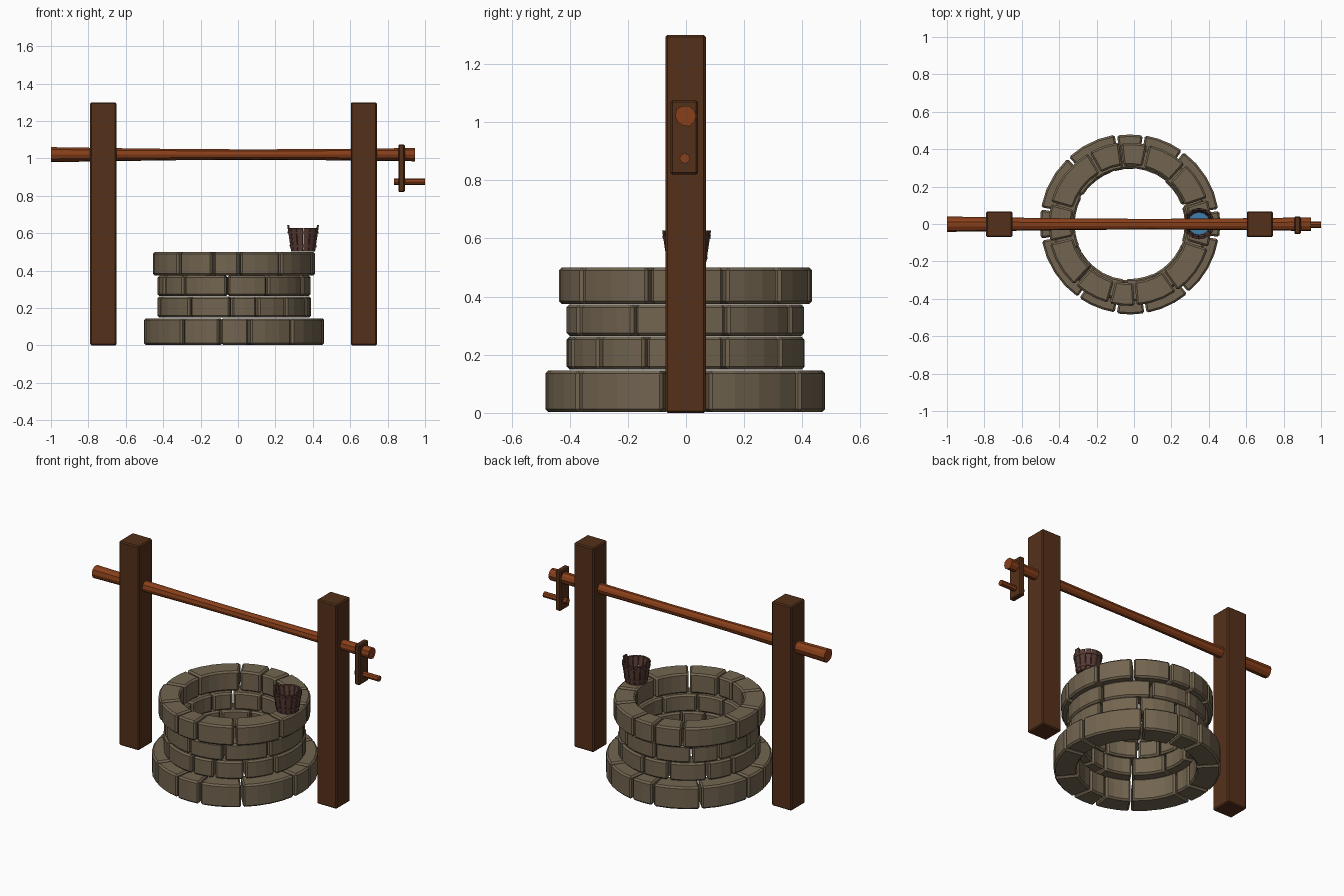
import bpy, bmesh, random
from math import sin, cos, tau, radians, ceil
from mathutils import Matrix

if "Cube" in bpy.data.objects:
    bpy.data.objects.remove(bpy.data.objects["Cube"])

random.seed(4)


def material(name, rgb):
    m = bpy.data.materials.new(name)
    m.diffuse_color = (*rgb, 1)
    m.use_nodes = True
    m.node_tree.nodes["Principled BSDF"].inputs["Base Color"].default_value = m.diffuse_color
    return m


STONE = material("stone", (0.17, 0.13, 0.08))
DARK = material("dark_wood", (0.09, 0.03, 0.01))
RED = material("red_wood", (0.25, 0.05, 0.01))
PAIL = material("bucket_wood", (0.10, 0.045, 0.035))
WATER = material("water", (0.05, 0.2, 0.4))


def finish(name, bm, mat, bevel=0):
    bmesh.ops.recalc_face_normals(bm, faces=bm.faces)
    me = bpy.data.meshes.new(name)
    bm.to_mesh(me)
    bm.free()
    ob = bpy.data.objects.new(name, me)
    bpy.context.collection.objects.link(ob)
    me.materials.append(mat)
    if bevel:
        b = ob.modifiers.new("bevel", 'BEVEL')
        b.width, b.segments = bevel, 1
        b.limit_method, b.angle_limit = 'ANGLE', radians(40)
    return ob


def loft(bm, loops, closed=False):
    """Skin equal-length point loops, capping the ends unless closed."""
    rows = [[bm.verts.new(p) for p in loop] for loop in loops]
    n = len(rows[0])
    pairs = list(zip(rows, rows[1:])) + ([(rows[-1], rows[0])] if closed else [])
    for a, b in pairs:
        for i in range(n):
            j = (i + 1) % n
            bm.faces.new((a[i], a[j], b[j], b[i]))
    if not closed:
        bm.faces.new(rows[0])
        bm.faces.new(rows[-1])


def arc_block(bm, centre, section, a0, a1, step=15):
    """Sweep a (radius, z) section between two angles in degrees."""
    n = max(1, ceil((a1 - a0) / step))
    full = a1 - a0 >= 360
    loops = []
    for i in range(n if full else n + 1):
        a = radians(a0 + (a1 - a0) * i / n)
        loops.append([(centre[0] + r * cos(a), centre[1] + r * sin(a), z) for r, z in section])
    loft(bm, loops, full)


def box(name, x, y, z, mat, bevel):
    bm = bmesh.new()
    loft(bm, [[(x[0], y[0], h), (x[1], y[0], h), (x[1], y[1], h), (x[0], y[1], h)] for h in z])
    return finish(name, bm, mat, bevel)


def rod(name, stations, y, z, sides, mat, jitter=0.0):
    """Round bar along x with (x, radius) stations."""
    bm = bmesh.new()
    wob = [1 + random.uniform(-jitter, jitter) for _ in range(sides)]
    loft(bm, [[(x, y + r * w * cos(tau * i / sides), z + r * w * sin(tau * i / sides))
               for i, w in enumerate(wob)] for x, r in stations])
    return finish(name, bm, mat)


# Stone courses: name, inner radius, outer radius, z range, joint angles
WELL = (-0.022, 0)
courses = [
    ("base_stones", 0.345, 0.484, 0.003, 0.145,
     (9, 54, 81, 99, 133, 170, 190, 235, 261, 280, 310, 351)),
    ("lower_stones", 0.298, 0.412, 0.149, 0.262,
     (19, 52, 84, 108, 140, 163, 198, 235, 268, 288, 313, 340)),
    ("upper_stones", 0.298, 0.412, 0.265, 0.373,
     (20, 62, 96, 127, 150, 182, 205, 229, 265, 296, 334)),
    ("rim_stones", 0.312, 0.44, 0.375, 0.5,
     (18, 47, 77, 97, 120, 165, 193, 228, 255, 274, 305, 343)),
]
for name, ri, ro, z0, z1, joints in courses:
    bm = bmesh.new()
    gap = 0.006 / ro * 57.3
    for a, b in zip(joints, joints[1:] + (joints[0] + 360,)):
        o = ro + random.uniform(-0.006, 0.001)
        i = ri + random.uniform(-0.005, 0.005)
        arc_block(bm, WELL, [(i, z0), (o, z0), (o, z1), (i, z1)], a + gap, b - gap, 12)
    finish(name, bm, STONE, 0.01)

# Posts
for name, cx in (("left_post", -0.72), ("right_post", 0.673)):
    box(name, (cx - 0.07, cx + 0.07), (-0.07, 0.068), (0, 1.3), DARK, 0.007)

# Winding beam, crank and handle
rod("beam", [(-1, 0.042), (-0.65, 0.036), (-0.3, 0.031), (0.1, 0.029), (0.55, 0.032), (0.945, 0.037)],
    -0.001, 1.022, 10, RED, 0.06)
box("crank_arm", (0.857, 0.892), (-0.053, 0.041), (0.82, 1.075), DARK, 0.006)
rod("crank_handle", [(0.834, 0.018), (1.0, 0.018)], -0.004, 0.875, 8, RED)

# Bucket staves, two of them raised as lugs
PC = (0.348, 0.002)
bm = bmesh.new()
N = 14
for k in range(N):
    top = 0.645 if k in (0, N // 2) else 0.628
    ro = 0.0655 + 0.019 * (top - 0.502) / 0.126
    a = 360 / N * (k - 0.5)
    arc_block(bm, PC, [(0.054, 0.502), (0.0655, 0.502), (ro, top), (ro - 0.011, top)],
              a + 0.9, a + 360 / N - 0.9, 30)
finish("bucket_staves", bm, PAIL, 0.0015)

# Bucket hoops and bottom
bm = bmesh.new()
for z0, z1 in ((0.525, 0.537), (0.598, 0.61)):
    r0, r1 = (0.0655 + 0.019 * (z - 0.502) / 0.126 for z in (z0, z1))
    arc_block(bm, PC, [(r0 - 0.004, z0), (r0 + 0.0015, z0), (r1 + 0.0015, z1), (r1 - 0.004, z1)], 0, 360, 15)
finish("bucket_hoops", bm, PAIL)
for name, r, z, depth, mat in (("bucket_bottom", 0.056, 0.508, 0.01, PAIL),
                               ("bucket_water", 0.062, 0.541, 0.002, WATER)):
    bm = bmesh.new()
    bmesh.ops.create_cone(bm, cap_ends=True, segments=24, radius1=r, radius2=r, depth=depth,
                          matrix=Matrix.Translation((*PC, z)))
    finish(name, bm, mat)
